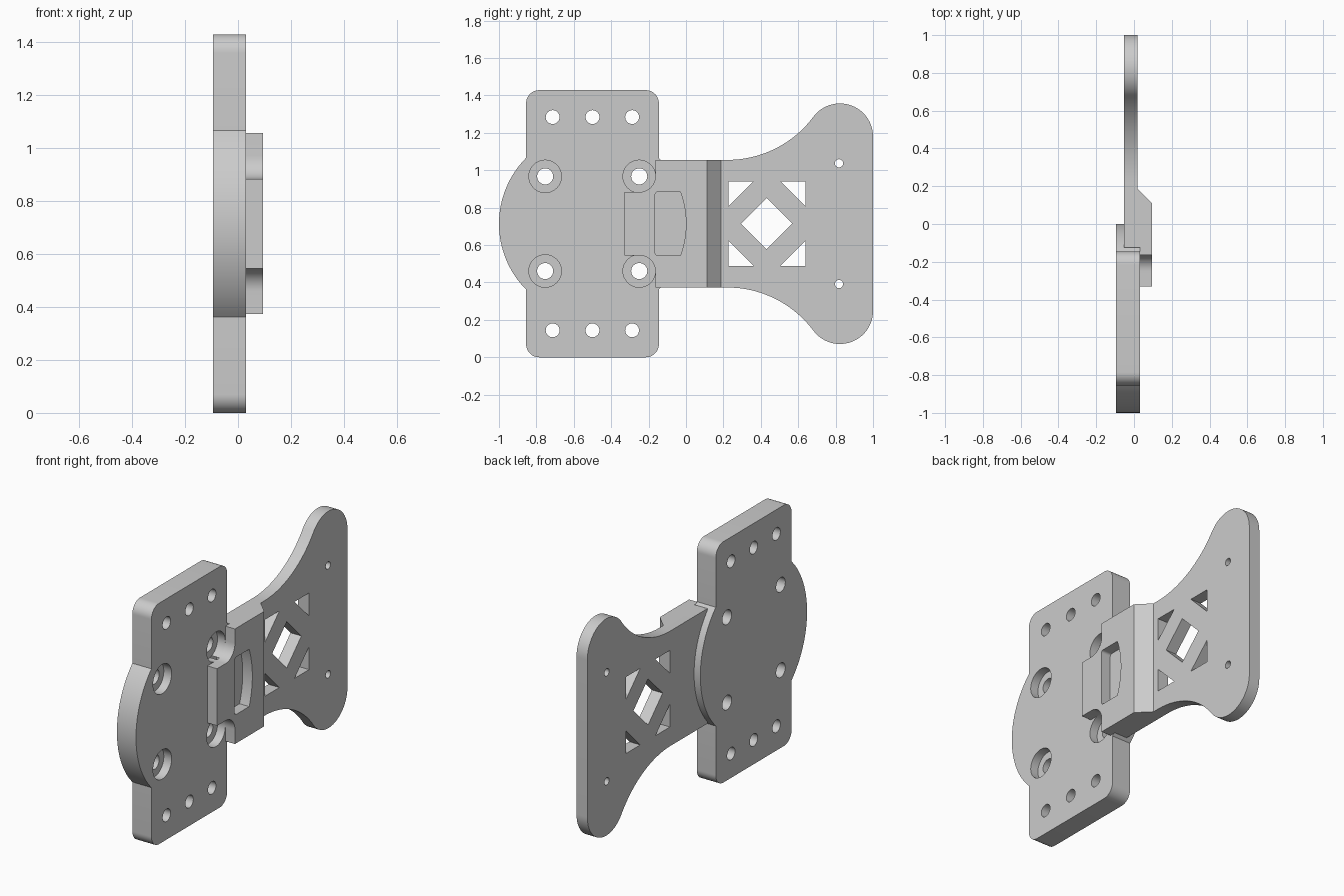
import bpy, bmesh
from math import cos, sin, radians, degrees, acos, asin, atan2

if "Cube" in bpy.data.objects:
    bpy.data.objects.remove(bpy.data.objects["Cube"])

MID = 0.714                                  # height of the symmetry plane
BACK, STEP, FACE, FRONT = -0.094, -0.053, 0.031, 0.094
WEB = 0.018                                  # outer face of the thin wing

grey = bpy.data.materials.new("light grey")
grey.use_nodes = True
grey.diffuse_color = (0.6, 0.6, 0.6, 1)
grey.node_tree.nodes["Principled BSDF"].inputs["Base Color"].default_value = (0.6, 0.6, 0.6, 1)


def arc(cy, cz, r, a0, a1, n=12):
    """Points on an arc, angles in degrees."""
    steps = [radians(a0 + (a1 - a0) * i / n) for i in range(n + 1)]
    return [(cy + r * cos(a), cz + r * sin(a)) for a in steps]


def circle(cy, cz, r, n=32):
    return arc(cy, cz, r, 0, 360, n)[:-1]


def flip(points):
    """Mirror an outline about the middle height."""
    return [(y, 2 * MID - z) for y, z in reversed(points)]


def prism(name, outline, lo, hi, axis="x"):
    """Extrude a (y, z) outline along x, or an (x, y) outline along z."""
    bm = bmesh.new()
    place = (lambda a, b: (lo, a, b)) if axis == "x" else (lambda a, b: (a, b, lo))
    face = bm.faces.new([bm.verts.new(place(a, b)) for a, b in outline])
    top = bmesh.ops.extrude_face_region(bm, geom=[face])["geom"]
    shift = (hi - lo, 0, 0) if axis == "x" else (0, 0, hi - lo)
    bmesh.ops.translate(bm, vec=shift, verts=[v for v in top if isinstance(v, bmesh.types.BMVert)])
    bmesh.ops.recalc_face_normals(bm, faces=bm.faces)
    mesh = bpy.data.meshes.new(name)
    bm.to_mesh(mesh)
    bm.free()
    mesh.materials.append(grey)
    obj = bpy.data.objects.new(name, mesh)
    bpy.context.collection.objects.link(obj)
    return obj


def cut(target, outline, lo=-0.5, hi=0.5, axis="x"):
    """Subtract a prism from the target and discard the cutter."""
    cutter = prism("cutter", outline, lo, hi, axis)
    cutter.hide_render = True
    mod = target.modifiers.new("cut", "BOOLEAN")
    mod.operation, mod.solver, mod.object = "DIFFERENCE", "EXACT", cutter
    bpy.context.view_layer.objects.active = target
    bpy.ops.object.modifier_apply(modifier=mod.name)
    bpy.data.objects.remove(cutter)


def finish(obj):
    bpy.ops.object.select_all(action="DESELECT")
    obj.select_set(True)
    bpy.context.view_layer.objects.active = obj
    bpy.ops.object.shade_smooth_by_angle(angle=radians(30))


# Mounting plate: rounded rectangle merged with a disc
half, radius, corner = 0.355, 0.5, 0.07
a = degrees(acos(half / radius))
cy, cz = half - corner, MID - corner
outline = (arc(-0.5, MID, radius, -a, a, 32)
           + arc(-0.5 + cy, MID + cz, corner, 0, 90)
           + arc(-0.5 - cy, MID + cz, corner, 90, 180)
           + arc(-0.5, MID, radius, 180 - a, 180 + a, 32)
           + arc(-0.5 - cy, MID - cz, corner, 180, 270)
           + arc(-0.5 + cy, MID - cz, corner, 270, 360))
plate = prism("mounting_plate", outline, BACK, FACE)

# Thin lip where the wing laps the disc
cut(plate, [(STEP, -0.125), (0.2, -0.125), (0.2, 0.2), (STEP, 0.2)], -1, 3, "z")

# Screw holes and counterbored holes
for side in (-1, 1):
    for y in (-0.713, -0.5, -0.288):
        cut(plate, circle(y, MID + side * 0.57, 0.037))
    for y in (-0.753, -0.25):
        cut(plate, circle(y, MID + side * 0.253, 0.087), -0.02, 0.3)
        cut(plate, circle(y, MID + side * 0.253, 0.043))
finish(plate)

# Wing bracket: straight arm flaring into rounded lobes
arm_z, flare_y, lobe_y, lobe_z, lobe_r = 1.055, 0.22, 0.823, 1.18, 0.177
dy, dz = lobe_y - flare_y, lobe_z - arm_z
flare_r = (dy**2 + dz**2 - lobe_r**2) / (2 * (dz + lobe_r))
t = degrees(atan2(dz - flare_r, dy))
upper = ([(-0.33, arm_z)]
         + arc(flare_y, arm_z + flare_r, flare_r, -90, t, 24)
         + arc(lobe_y, lobe_z, lobe_r, 180 + t, 0, 32)[1:])
wing = prism("wing_bracket", upper + flip(upper), STEP, FRONT)

# Thin down the wing with a sloped shoulder, and clear the underside of the clip
cut(wing, [(0.114, 0.091), (WEB, 0.187), (WEB, 1.2), (0.114, 1.2)], -1, 3, "z")
cut(wing, [(-0.2, -0.5), (FACE, -0.5), (FACE, -0.125), (-0.2, -0.125)], -1, 3, "z")

# Notches around the screw heads
notch = [(-0.4, 1.2), (-0.4, 0.883)] + arc(-0.25, 0.97, 0.087, 270, 360) + [(-0.163, 1.2)]
for shape in (notch, flip(notch)):
    cut(wing, shape, 0, 0.3)

# Pocket with a curved end
p = 0.17
b = degrees(asin(p / radius))
pocket = (arc(-0.5, MID, radius, -b, b, 16)
          + arc(-0.15, MID + p - 0.015, 0.015, 90, 180, 6)
          + arc(-0.15, MID - p + 0.015, 0.015, 180, 270, 6))
cut(wing, pocket, FACE, 0.3)

# Diamond window, corner triangles and small holes
cut(wing, circle(0.431, MID, 0.137, 4))
for side in (-1, 1):
    for end in (-1, 1):
        y, z = 0.433 + end * 0.207, MID + side * 0.227
        cut(wing, [(y, z), (y - end * 0.136, z), (y, z - side * 0.136)])
    cut(wing, circle(0.818, MID + side * 0.323, 0.022, 24))
finish(wing)
